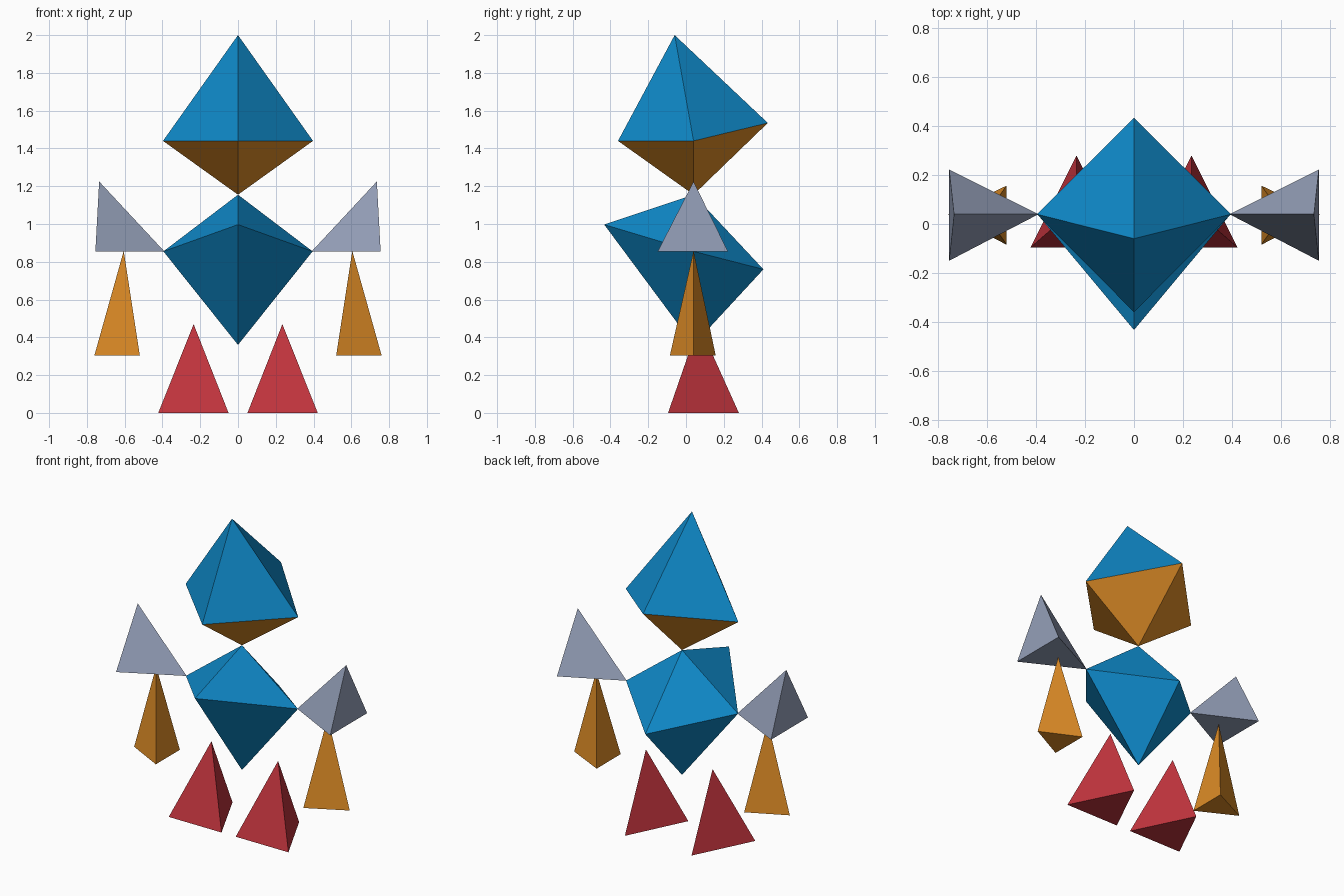
import bpy, bmesh

if "Cube" in bpy.data.objects:
    bpy.data.objects.remove(bpy.data.objects["Cube"])


def srgb(r, g, b):
    def lin(c):
        c /= 255
        return c / 12.92 if c <= 0.04045 else ((c + 0.055) / 1.055) ** 2.4
    return (lin(r), lin(g), lin(b), 1)


def material(name, rgb):
    m = bpy.data.materials.new(name)
    m.diffuse_color = srgb(*rgb)
    m.use_nodes = True
    m.node_tree.nodes["Principled BSDF"].inputs["Base Color"].default_value = m.diffuse_color
    return m


blue = material("blue", (15, 138, 202))
amber = material("amber", (222, 140, 38))
red = material("red", (193, 52, 61))
grey = material("grey", (148, 159, 184))

MID = 0.04  # depth of the figure's centre line


def hull(name, points, mats, rule=None):
    """Flat-faced convex solid around a few corner points."""
    bm = bmesh.new()
    for p in points:
        bm.verts.new(p)
    bmesh.ops.convex_hull(bm, input=bm.verts[:])
    bmesh.ops.recalc_face_normals(bm, faces=bm.faces[:])
    bm.normal_update()
    if rule:
        for f in bm.faces:
            f.material_index = rule(f)
    mesh = bpy.data.meshes.new(name)
    bm.to_mesh(mesh)
    bm.free()
    for m in mats:
        mesh.materials.append(m)
    obj = bpy.data.objects.new(name, mesh)
    bpy.context.collection.objects.link(obj)


def pair(name, points, mat):
    """Right-hand part and its mirror image."""
    for side, s in (("right", 1), ("left", -1)):
        hull(f"{name}_{side}", [(s * x, y, z) for x, y, z in points], [mat])


# Head: skewed octahedron, amber on the underside
hull("head", [(0, -0.06, 2.0), (0, MID, 1.155), (-0.397, MID, 1.44), (0.397, MID, 1.44),
              (0, -0.36, 1.44), (0, 0.433, 1.535)],
     [blue, amber], lambda f: 1 if f.normal.z < 0 else 0)

# Torso: octahedron tipped so the chest sits higher than the back
hull("torso", [(0, MID, 1.155), (0, MID, 0.36), (-0.395, MID, 0.855), (0.395, MID, 0.855),
               (0, -0.433, 0.997), (0, 0.41, 0.76)], [blue])

# Shoulders: tetrahedra pointing inward to the torso
pair("shoulder", [(0.39, MID, 0.855), (0.755, -0.15, 0.855), (0.755, 0.222, 0.855),
                  (0.735, MID, 1.225)], grey)

# Arms: slim tetrahedra hanging below the shoulders
pair("arm", [(0.605, MID, 0.858), (0.52, -0.085, 0.305), (0.52, 0.157, 0.305),
             (0.76, MID, 0.305)], amber)

# Legs: tetrahedra with a flat front
pair("leg", [(0.235, 0.068, 0.47), (0.05, -0.095, 0), (0.422, -0.095, 0),
             (0.235, 0.28, 0)], red)
